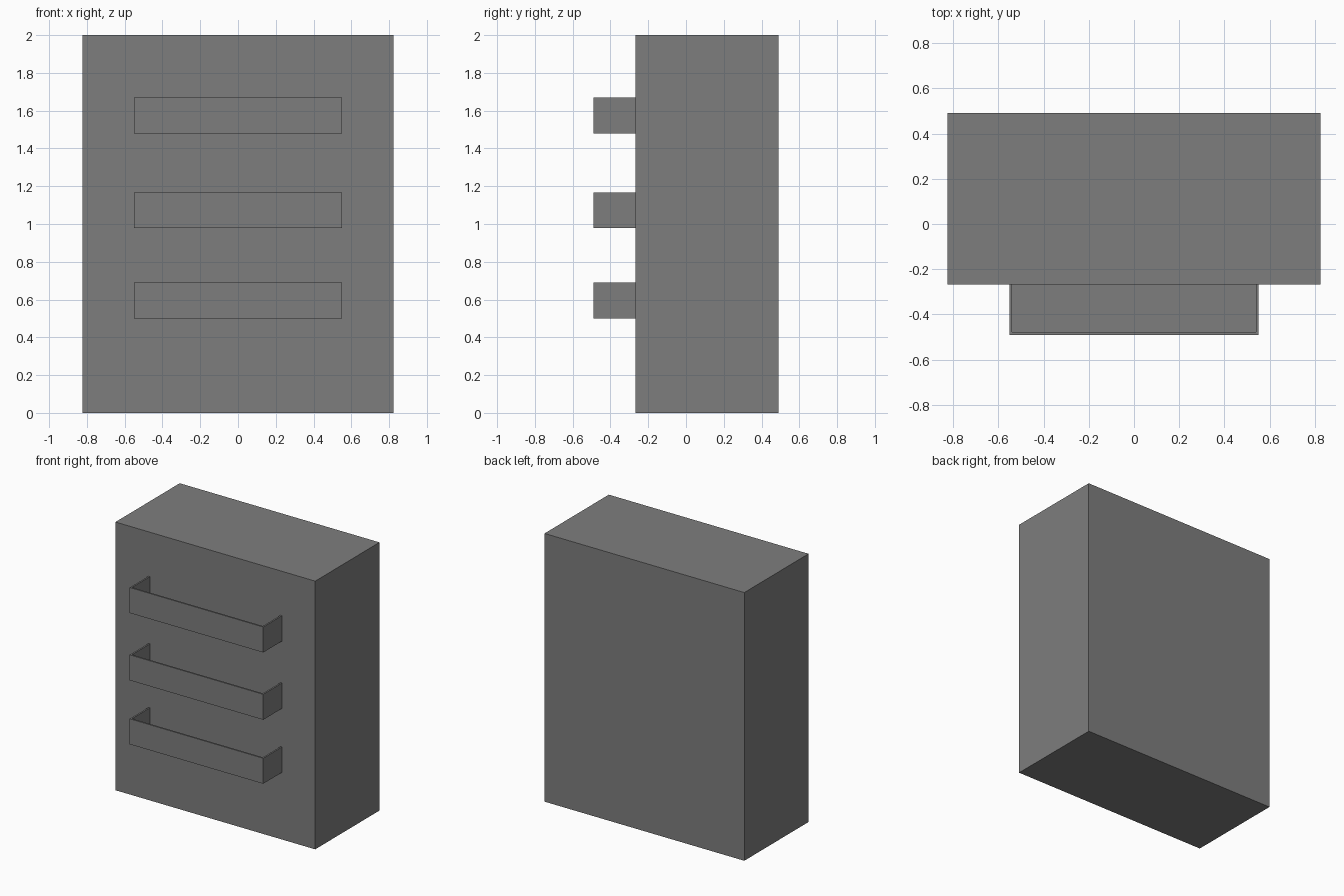
import bpy, bmesh

if "Cube" in bpy.data.objects:
    bpy.data.objects.remove(bpy.data.objects["Cube"])

BODY_FRONT, BODY_BACK = -0.267, 0.49
HANDLE_FRONT, HANDLE_HALF, WALL = -0.49, 0.551, 0.012

dark = bpy.data.materials.new("dark_grey")
dark.diffuse_color = (0.208, 0.208, 0.208, 1)
dark.use_nodes = True
dark.node_tree.nodes["Principled BSDF"].inputs["Base Color"].default_value = dark.diffuse_color


def extrude_outline(name, outline, z0, z1):
    """Raise a flat xy outline into a solid between two heights."""
    bm = bmesh.new()
    face = bm.faces.new([bm.verts.new((x, y, z0)) for x, y in outline])
    top = bmesh.ops.extrude_face_region(bm, geom=[face])["geom"]
    bmesh.ops.translate(bm, vec=(0, 0, z1 - z0),
                        verts=[g for g in top if isinstance(g, bmesh.types.BMVert)])
    bmesh.ops.recalc_face_normals(bm, faces=bm.faces)
    mesh = bpy.data.meshes.new(name)
    bm.to_mesh(mesh)
    bm.free()
    mesh.materials.append(dark)
    obj = bpy.data.objects.new(name, mesh)
    bpy.context.collection.objects.link(obj)
    return obj


def rectangle(half, front, back):
    return [(-half, front), (half, front), (half, back), (-half, back)]


# Cabinet body
extrude_outline("cabinet_body", rectangle(0.824, BODY_FRONT, BODY_BACK), 0, 2)

# Shallow trays: a thin U-shaped rim, open above, with a thin floor inside
inner, inner_front = HANDLE_HALF - WALL, HANDLE_FRONT + WALL
rim = [(-HANDLE_HALF, BODY_FRONT), (-HANDLE_HALF, HANDLE_FRONT),
       (HANDLE_HALF, HANDLE_FRONT), (HANDLE_HALF, BODY_FRONT),
       (inner, BODY_FRONT), (inner, inner_front),
       (-inner, inner_front), (-inner, BODY_FRONT)]
for label, z in (("lower", 0.501), ("middle", 0.978), ("upper", 1.48)):
    extrude_outline(label + "_tray_rim", rim, z, z + 0.19)
    extrude_outline(label + "_tray_floor",
                    rectangle(inner, inner_front, BODY_FRONT), z, z + WALL)
